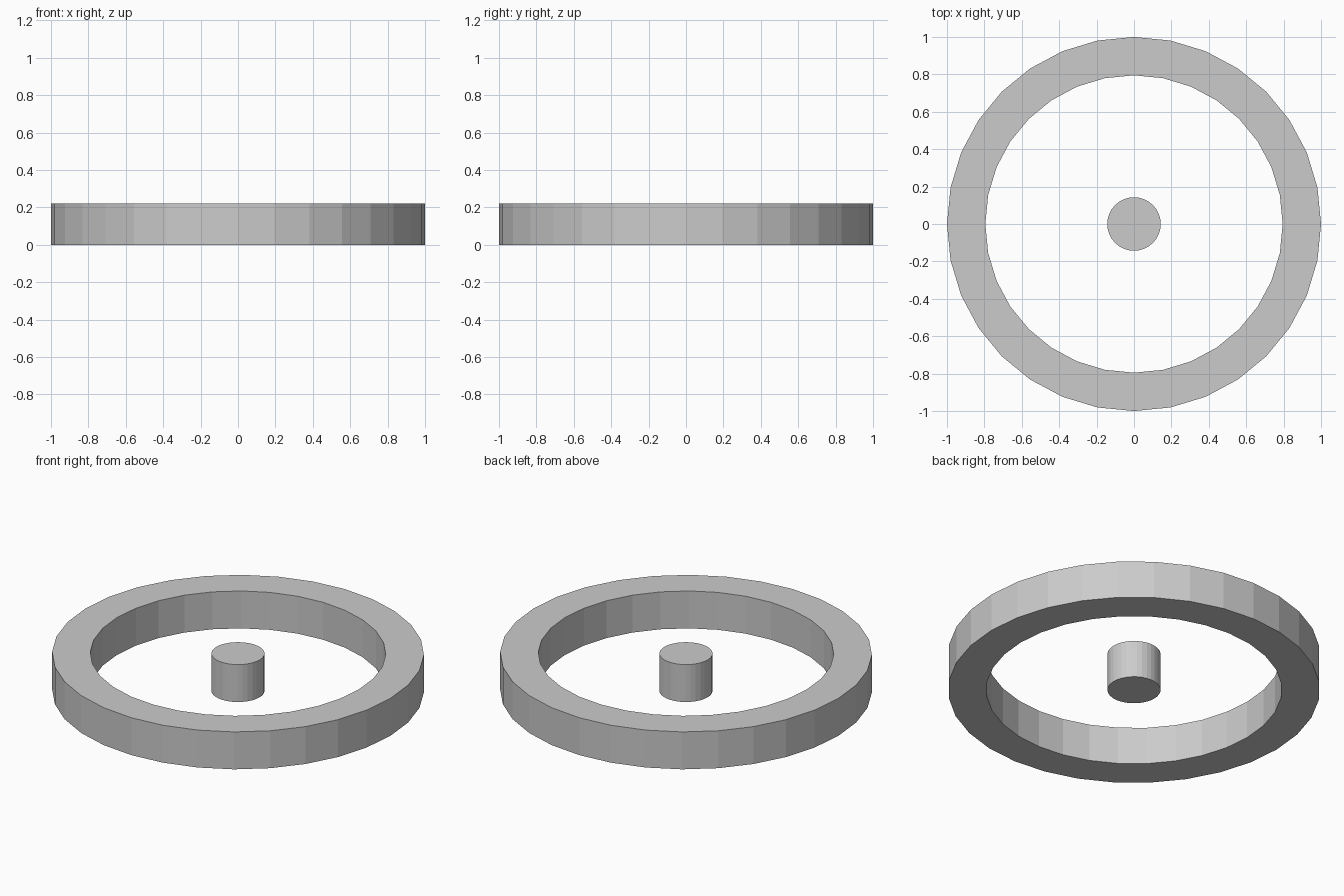
import bpy, bmesh
from math import cos, sin, tau

if "Cube" in bpy.data.objects:
    bpy.data.objects.remove(bpy.data.objects["Cube"])

HEIGHT = 0.222
SIDES = 32


def circle(bm, radius, z):
    return [bm.verts.new((radius * cos(tau * i / SIDES), radius * sin(tau * i / SIDES), z))
            for i in range(SIDES)]


def bridge(bm, a, b):
    for i in range(SIDES):
        j = (i + 1) % SIDES
        bm.faces.new((a[i], a[j], b[j], b[i]))


def finish(bm, name):
    bmesh.ops.recalc_face_normals(bm, faces=bm.faces)
    mesh = bpy.data.meshes.new(name)
    bm.to_mesh(mesh)
    bm.free()
    bpy.context.collection.objects.link(bpy.data.objects.new(name, mesh))


# Outer ring: rectangular section swept round four loops
bm = bmesh.new()
section = [(1.0, 0), (1.0, HEIGHT), (0.795, HEIGHT), (0.795, 0)]
loops = [circle(bm, r, z) for r, z in section]
for k in range(4):
    bridge(bm, loops[k], loops[(k + 1) % 4])
finish(bm, "outer_ring")

# Centre hub: capped cylinder
bm = bmesh.new()
bottom, top = circle(bm, 0.143, 0), circle(bm, 0.143, HEIGHT)
bridge(bm, bottom, top)
bm.faces.new(top)
bm.faces.new(bottom[::-1])
finish(bm, "centre_hub")
